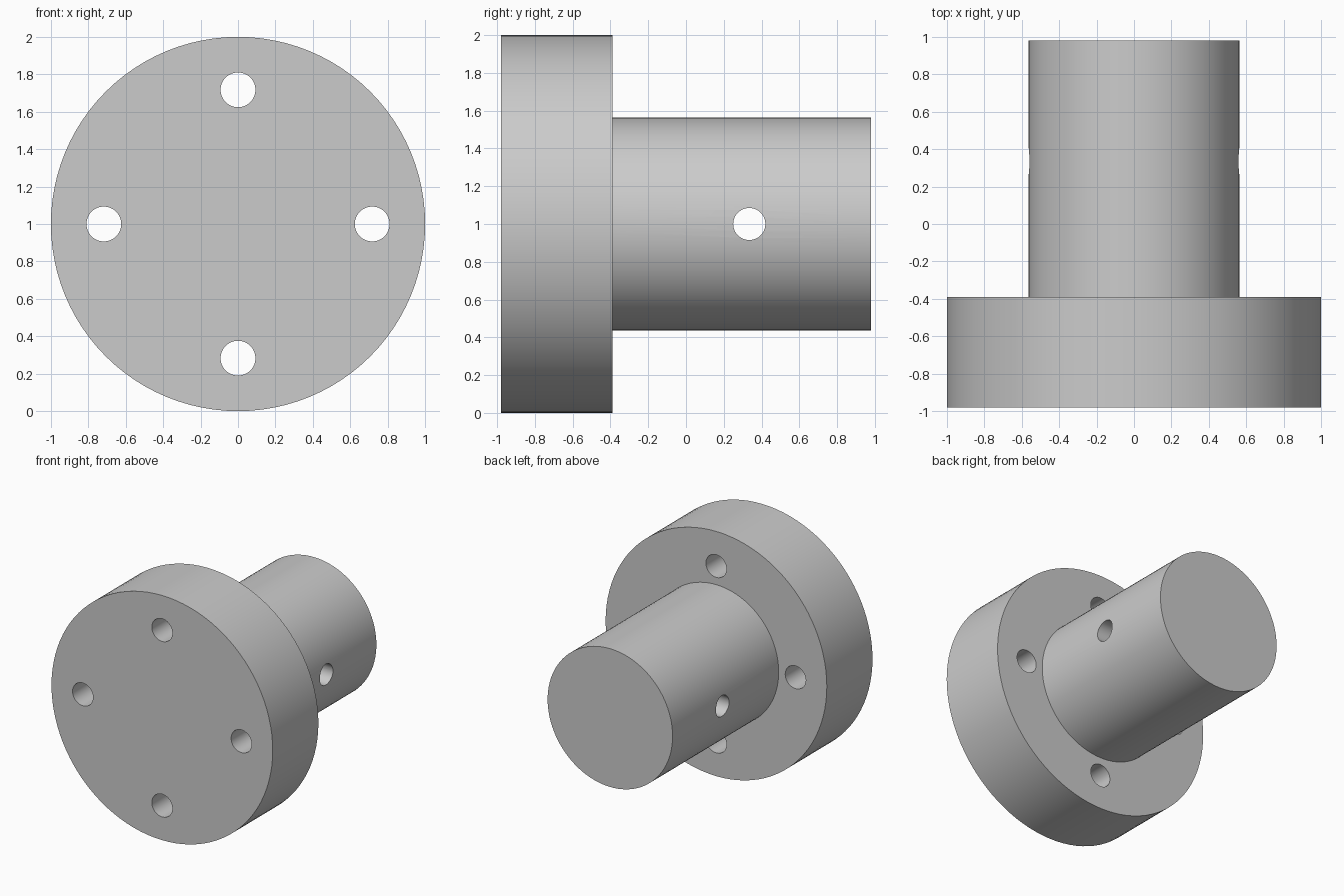
import bpy, bmesh, math
from mathutils import Matrix, Vector

cube = bpy.data.objects.get("Cube")
if cube:
    bpy.data.objects.remove(cube, do_unlink=True)

FRONT, STEP, BACK = -0.98, -0.39, 0.98
FLANGE_R, SHAFT_R = 1.0, 0.565
BOLT_CIRCLE, BOLT_R, PIN_R, PIN_Y = 0.717, 0.093, 0.085, 0.335
CENTRE = Vector((0, 0, 1))

steel = bpy.data.materials.new("plain_grey")
steel.use_nodes = True
grey = (0.6, 0.6, 0.6, 1)
steel.diffuse_color = grey
steel.node_tree.nodes["Principled BSDF"].inputs["Base Color"].default_value = grey


def add_object(name, bm):
    mesh = bpy.data.meshes.new(name)
    bmesh.ops.recalc_face_normals(bm, faces=bm.faces)
    bm.to_mesh(mesh)
    bm.free()
    mesh.materials.append(steel)
    obj = bpy.data.objects.new(name, mesh)
    bpy.context.collection.objects.link(obj)
    return obj


# Flange and shaft turned as one solid about the y axis
bm = bmesh.new()
profile = [(FLANGE_R, FRONT), (FLANGE_R, STEP), (SHAFT_R, STEP), (SHAFT_R, BACK)]
verts = [bm.verts.new((r, y, 1)) for r, y in profile]
edges = [bm.edges.new(pair) for pair in zip(verts, verts[1:])]
bmesh.ops.spin(bm, geom=verts + edges, cent=CENTRE, axis=(0, 1, 0),
               angle=math.tau, steps=96, use_merge=True)
bmesh.ops.remove_doubles(bm, verts=bm.verts, dist=0.0001)
bmesh.ops.holes_fill(bm, edges=[e for e in bm.edges if e.is_boundary], sides=0)
body = add_object("flanged_shaft", bm)

# Drills: four bolt holes through the flange, one pin hole across the shaft
bm = bmesh.new()


def add_drill(radius, length, location, turn_axis):
    place = Matrix.Translation(location) @ Matrix.Rotation(math.pi / 2, 4, turn_axis)
    bmesh.ops.create_cone(bm, cap_ends=True, segments=48, radius1=radius,
                          radius2=radius, depth=length, matrix=place)


for i in range(4):
    a = i * math.pi / 2
    spot = CENTRE + BOLT_CIRCLE * Vector((math.cos(a), 0, math.sin(a)))
    spot.y = (FRONT + STEP) / 2
    add_drill(BOLT_R, 0.8, spot, 'X')
add_drill(PIN_R, 1.5, CENTRE + Vector((0, PIN_Y, 0)), 'Y')
drills = add_object("drills", bm)
drills.hide_render = True

# Cut the holes, then drop the drills
cut = body.modifiers.new("holes", 'BOOLEAN')
cut.operation = 'DIFFERENCE'
cut.solver = 'EXACT'
cut.object = drills
bpy.ops.object.select_all(action='DESELECT')
body.select_set(True)
bpy.context.view_layer.objects.active = body
bpy.ops.object.modifier_apply(modifier=cut.name)
bpy.data.objects.remove(drills, do_unlink=True)
bpy.ops.object.shade_smooth_by_angle(angle=math.radians(30))
